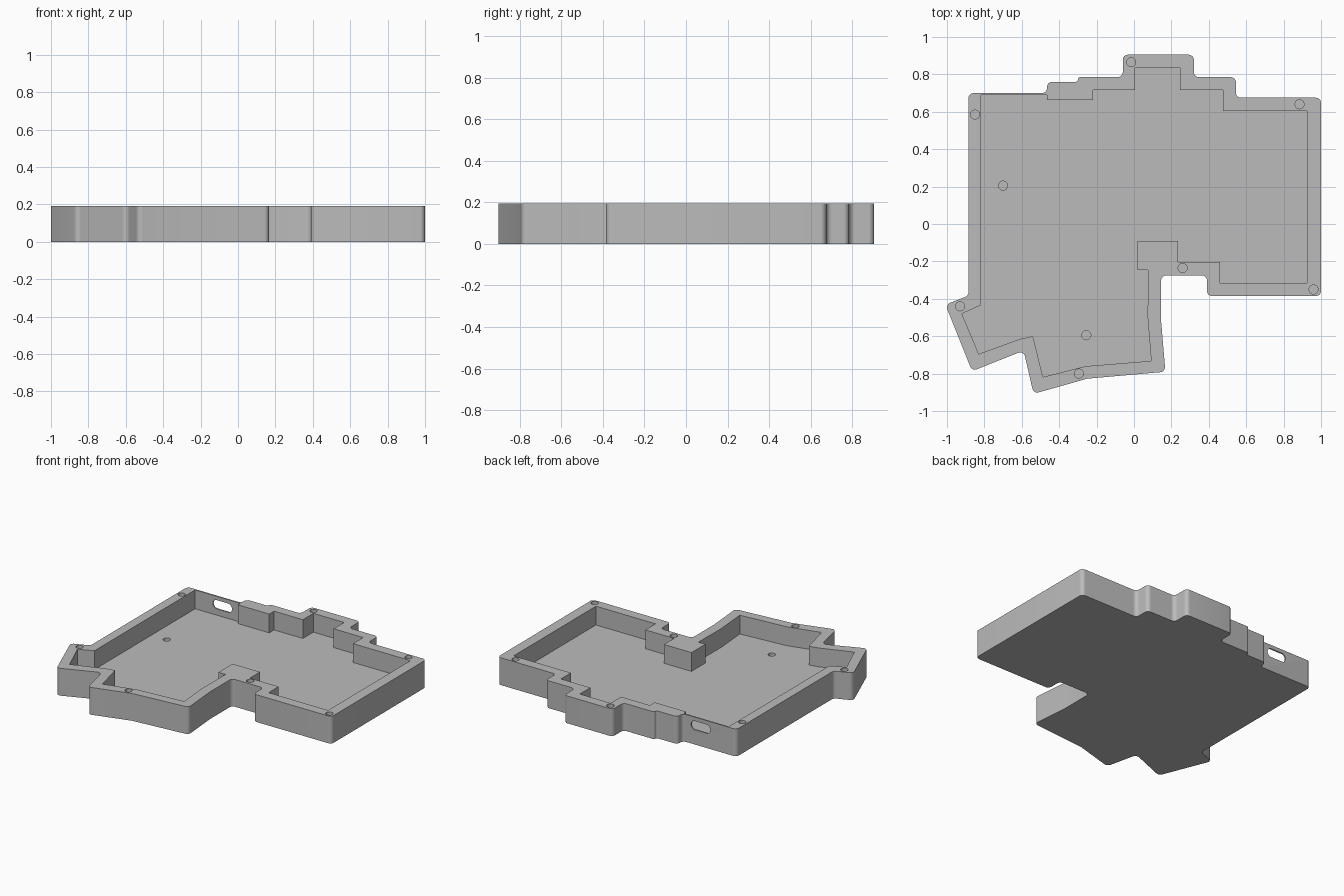
import bpy
import bmesh
from math import pi, tan
from mathutils import Vector, Matrix

HEIGHT = 0.193
FLOOR = 0.06
CORNER_RADIUS = 0.027
HOLE_RADIUS = 0.024

default_cube = bpy.data.objects.get("Cube")
if default_cube:
    bpy.data.objects.remove(default_cube, do_unlink=True)

grey = bpy.data.materials.new("plain_grey")
grey.use_nodes = True
grey.diffuse_color = (0.5, 0.5, 0.5, 1)
grey.node_tree.nodes["Principled BSDF"].inputs["Base Color"].default_value = grey.diffuse_color


def rounded(points, radius, steps=6):
    """Replace each corner of a closed outline by a tangent arc."""
    result = []
    count = len(points)
    for i, point in enumerate(points):
        here = Vector(point)
        to_prev = Vector(points[i - 1]) - here
        to_next = Vector(points[(i + 1) % count]) - here
        half_angle = to_prev.angle(to_next) / 2
        reach = min(radius / tan(half_angle),
                    0.49 * to_prev.length, 0.49 * to_next.length)
        if reach < 0.003:
            result.append(here)
            continue
        a, b = to_prev.normalized(), to_next.normalized()
        arc_radius = reach * tan(half_angle)
        middle = (a + b).normalized()
        centre = here + middle * (reach ** 2 + arc_radius ** 2) ** 0.5
        start = here + a * reach - centre
        end = here + b * reach - centre
        for step in range(steps + 1):
            direction = start.lerp(end, step / steps).normalized()
            result.append(centre + direction * arc_radius)
    return result


def prism(name, outline, bottom, top, matrix=Matrix()):
    """Build a closed solid from a flat outline."""
    bm = bmesh.new()
    low = [bm.verts.new((p[0], p[1], bottom)) for p in outline]
    high = [bm.verts.new((p[0], p[1], top)) for p in outline]
    bm.faces.new(low)
    bm.faces.new(high)
    for i in range(len(outline)):
        bm.faces.new((low[i - 1], low[i], high[i], high[i - 1]))
    bm.transform(matrix)
    bmesh.ops.recalc_face_normals(bm, faces=bm.faces)
    mesh = bpy.data.meshes.new(name)
    bm.to_mesh(mesh)
    bm.free()
    mesh.materials.append(grey)
    obj = bpy.data.objects.new(name, mesh)
    bpy.context.collection.objects.link(obj)
    return obj


def box_outline(width, depth):
    x, y = width / 2, depth / 2
    return [(-x, -y), (x, -y), (x, y), (-x, y)]


def cut(target, cutter):
    """Subtract the cutter from the target and discard it."""
    cutter.hide_render = True
    bpy.context.view_layer.objects.active = target
    modifier = target.modifiers.new("cut", "BOOLEAN")
    modifier.operation = "DIFFERENCE"
    modifier.solver = "EXACT"
    modifier.object = cutter
    bpy.ops.object.modifier_apply(modifier=modifier.name)
    bpy.data.objects.remove(cutter, do_unlink=True)


# Outer silhouette of the case, clockwise from the back right corner
outer = [
    (-0.885, 0.7), (-0.465, 0.7), (-0.465, 0.76), (-0.3, 0.76), (-0.3, 0.785),
    (-0.06, 0.785), (-0.06, 0.905), (0.32, 0.905), (0.32, 0.785),
    (0.545, 0.785), (0.545, 0.675), (1, 0.675), (1, -0.385), (0.39, -0.385),
    (0.39, -0.275), (0.145, -0.275), (0.145, -0.52), (0.168, -0.79),
    (-0.25, -0.827), (-0.537, -0.908), (-0.59, -0.677), (-0.866, -0.787),
    (-1.008, -0.431), (-0.885, -0.383),
]

# Stepped cavity with sharp corners
inner = [
    (-0.818, 0.69), (-0.465, 0.69), (-0.465, 0.663), (-0.22, 0.663),
    (-0.22, 0.717), (0.005, 0.717), (0.005, 0.834), (0.246, 0.834),
    (0.246, 0.717), (0.476, 0.717), (0.476, 0.604), (0.925, 0.604),
    (0.925, -0.315), (0.46, -0.315), (0.46, -0.203), (0.235, -0.203),
    (0.235, -0.09), (0.02, -0.09), (0.02, -0.246), (0.075, -0.246),
    (0.073, -0.5), (0.092, -0.732), (-0.257, -0.76), (-0.487, -0.818),
    (-0.54, -0.6), (-0.61, -0.615), (-0.83, -0.695), (-0.92, -0.48),
    (-0.818, -0.433),
]

case = prism("case_tray", rounded(outer, CORNER_RADIUS), 0, HEIGHT)
cut(case, prism("cavity_cutter", inner, FLOOR, HEIGHT + 0.1))

# Blind screw holes in the rim and in the floor
rim_holes = [(-0.015, 0.865), (-0.85, 0.585), (0.885, 0.64), (0.96, -0.35),
             (0.26, -0.235), (-0.93, -0.44), (-0.295, -0.8)]
floor_holes = [(-0.7, 0.205), (-0.255, -0.595)]
circle = rounded(box_outline(2 * HOLE_RADIUS, 2 * HOLE_RADIUS), 0.97 * HOLE_RADIUS)
for spots, surface, depth in ((rim_holes, HEIGHT, 0.08), (floor_holes, FLOOR, 0.04)):
    for x, y in spots:
        place = Matrix.Translation((x, y, 0))
        cut(case, prism("hole_cutter", circle, surface - depth, surface + 0.02, place))

# Round-ended cable slot through the thin back wall
slot = rounded(box_outline(0.15, 0.062), 0.03)
stand_up = Matrix.Translation((-0.605, 0.695, 0.135)) @ Matrix.Rotation(pi / 2, 4, "X")
cut(case, prism("slot_cutter", slot, -0.03, 0.03, stand_up))

# Smooth rounded corners, crisp edges elsewhere
bpy.ops.object.select_all(action="DESELECT")
case.select_set(True)
bpy.context.view_layer.objects.active = case
bpy.ops.object.shade_smooth_by_angle(angle=pi / 6)
